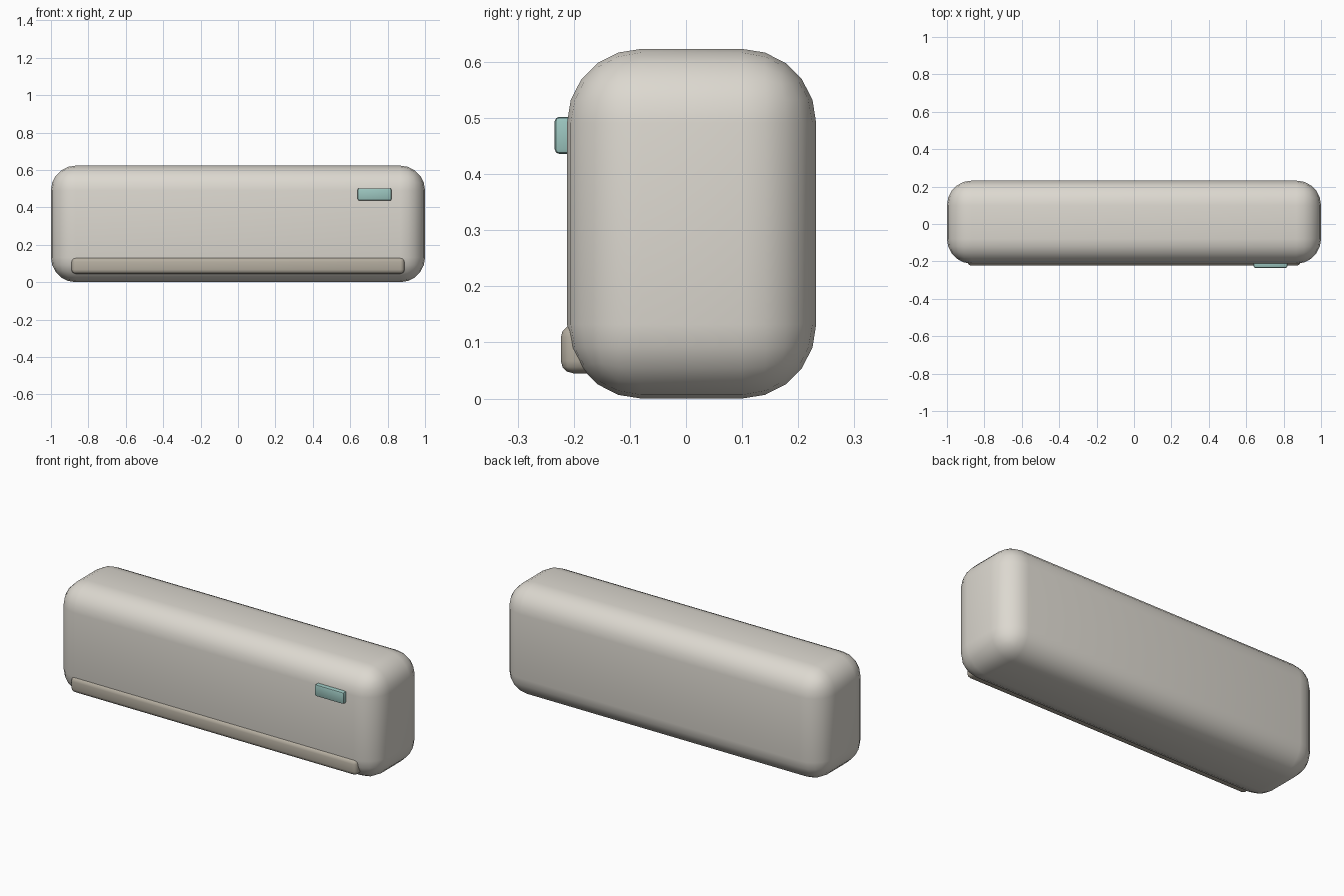
import bpy
import math

if "Cube" in bpy.data.objects:
    bpy.data.objects.remove(bpy.data.objects["Cube"])


def material(name, rgb):
    mat = bpy.data.materials.new(name)
    mat.diffuse_color = (*rgb, 1.0)
    mat.use_nodes = True
    mat.node_tree.nodes["Principled BSDF"].inputs["Base Color"].default_value = mat.diffuse_color
    return mat


def rounded_box(name, lo, hi, radius, segments, mat):
    """Box between two corners with rounded edges."""
    centre = [(a + b) / 2 for a, b in zip(lo, hi)]
    bpy.ops.mesh.primitive_cube_add(size=1, location=centre)
    obj = bpy.context.object
    obj.name = name
    obj.scale = [b - a for a, b in zip(lo, hi)]
    bpy.ops.object.transform_apply(location=False, rotation=False, scale=True)
    bevel = obj.modifiers.new("rounding", "BEVEL")
    bevel.width = radius
    bevel.segments = segments
    bpy.ops.object.modifier_apply(modifier=bevel.name)
    bpy.ops.object.shade_smooth_by_angle(angle=math.radians(40))
    obj.data.materials.append(mat)
    return obj


shell = material("shell_off_white", (0.72, 0.69, 0.63))
flap = material("flap_taupe", (0.46, 0.42, 0.35))
teal = material("display_teal", (0.33, 0.56, 0.52))

# Main housing
rounded_box("housing", (-1, -0.212, 0), (1, 0.232, 0.623), 0.132, 5, shell)

# Air outlet flap along the lower front edge
rounded_box("outlet_flap", (-0.89, -0.223, 0.045), (0.89, -0.145, 0.131), 0.022, 3, flap)

# Small display panel on the upper right of the front
rounded_box("display_panel", (0.64, -0.234, 0.436), (0.82, -0.19, 0.502), 0.008, 2, teal)
